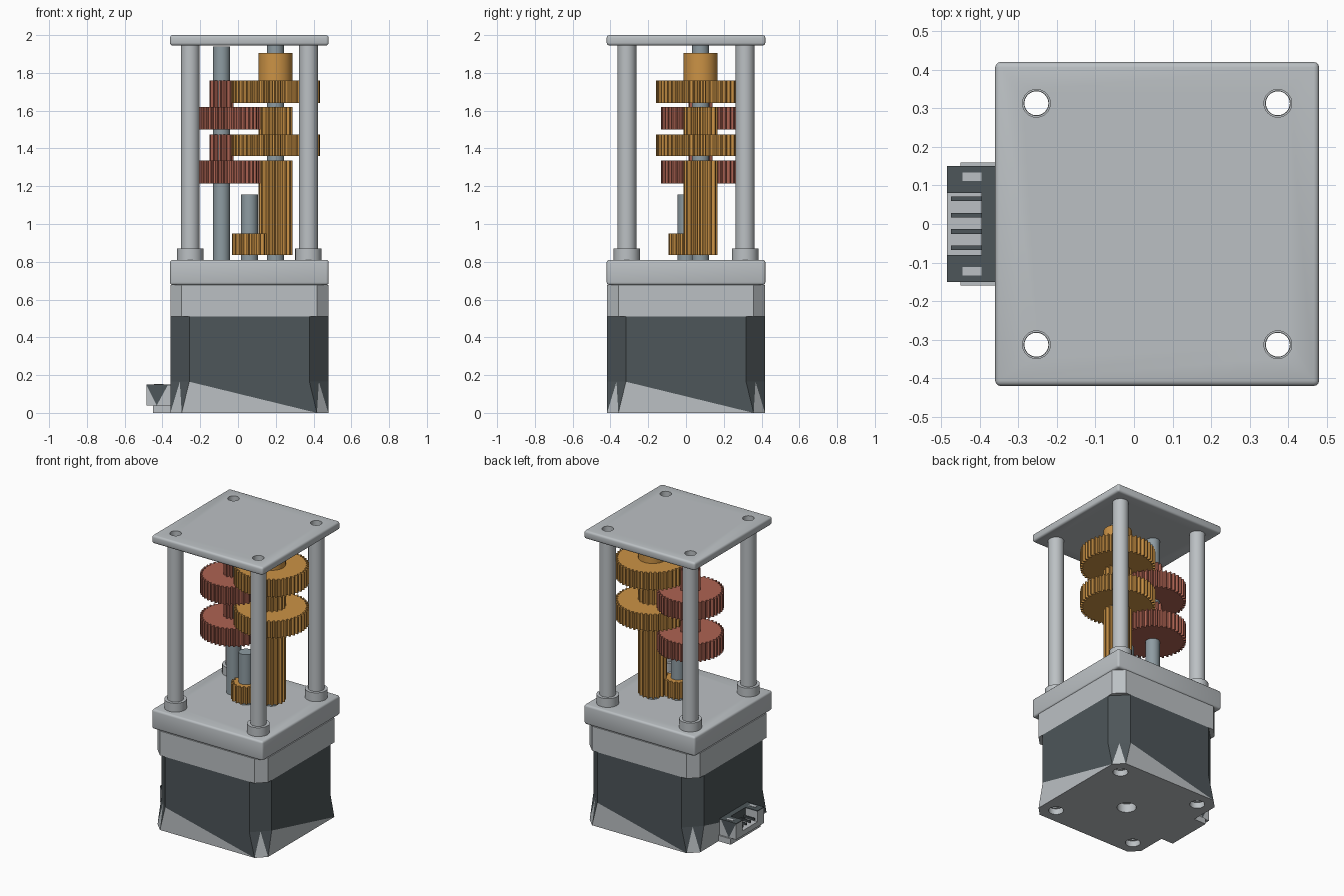
import bpy, bmesh, math
from mathutils import Vector

if "Cube" in bpy.data.objects:
    bpy.data.objects.remove(bpy.data.objects["Cube"], do_unlink=True)


def material(name, rgb):
    m = bpy.data.materials.new(name)
    m.use_nodes = True
    m.diffuse_color = (*rgb, 1)
    m.node_tree.nodes["Principled BSDF"].inputs["Base Color"].default_value = (*rgb, 1)
    return m


LIGHT = material("light grey metal", (0.50, 0.53, 0.55))
DARK = material("dark grey metal", (0.075, 0.092, 0.10))
STEEL = material("steel shaft", (0.27, 0.33, 0.36))
BRASS = material("golden gear", (0.60, 0.29, 0.06))
RED = material("red gear", (0.42, 0.125, 0.085))

CX = 0.06      # motor axis
HALF = 0.42    # half width of the square plates
HOLE = 0.313   # screw offset from the axis
CORNERS = [(CX + sx * HOLE, sy * HOLE) for sx in (-1, 1) for sy in (-1, 1)]


def finish(name, bm, mats, smooth=False):
    bmesh.ops.recalc_face_normals(bm, faces=bm.faces)
    mesh = bpy.data.meshes.new(name)
    bm.to_mesh(mesh)
    bm.free()
    for m in mats:
        mesh.materials.append(m)
    ob = bpy.data.objects.new(name, mesh)
    bpy.context.collection.objects.link(ob)
    if smooth:
        select(ob)
        bpy.ops.object.shade_smooth_by_angle(angle=math.radians(35))
    return ob


def select(ob):
    bpy.ops.object.select_all(action='DESELECT')
    ob.select_set(True)
    bpy.context.view_layer.objects.active = ob


def prism(name, points, z0, z1, mat, smooth=False):
    """Extrude a closed outline from z0 to z1."""
    bm = bmesh.new()
    base = bm.faces.new([bm.verts.new((x, y, z0)) for x, y in points])
    top = bmesh.ops.extrude_face_region(bm, geom=[base])["geom"]
    for v in top:
        if isinstance(v, bmesh.types.BMVert):
            v.co.z = z1
    return finish(name, bm, [mat] if mat else [], smooth)


def circle(cx, cy, r, n=32):
    return [(cx + r * math.cos(math.tau * i / n), cy + r * math.sin(math.tau * i / n)) for i in range(n)]


def cylinder(name, cx, cy, r, z0, z1, mat):
    return prism(name, circle(cx, cy, r), z0, z1, mat, True)


def box(name, x0, x1, y0, y1, z0, z1, mat):
    return prism(name, [(x0, y0), (x1, y0), (x1, y1), (x0, y1)], z0, z1, mat)


def gear(name, cx, cy, r, teeth, z0, z1, mat):
    depth, pts = 0.018, []
    for i in range(teeth):
        for step, rad in ((0, r - depth), (0.36, r - depth), (0.54, r), (0.82, r)):
            a = math.tau * (i + step) / teeth
            pts.append((cx + rad * math.cos(a), cy + rad * math.sin(a)))
    return prism(name, pts, z0, z1, mat)


def tube(name, cx, cy, r_out, r_in, z0, z1, mat, n=32):
    bm = bmesh.new()
    rings = [[bm.verts.new((x, y, z)) for x, y in circle(cx, cy, r, n)]
             for r, z in ((r_out, z0), (r_out, z1), (r_in, z1), (r_in, z0))]
    for k in range(4):
        a, b = rings[k], rings[(k + 1) % 4]
        for i in range(n):
            j = (i + 1) % n
            bm.faces.new((a[i], a[j], b[j], b[i]))
    return finish(name, bm, [mat], True)


def drill(ob, cx, cy, r, z0, z1):
    """Cut a round hole and discard the cutter."""
    cutter = cylinder("hole_cutter", cx, cy, r, z0, z1, None)
    cutter.hide_render = True
    mod = ob.modifiers.new("hole", 'BOOLEAN')
    mod.operation, mod.solver, mod.object = 'DIFFERENCE', 'EXACT', cutter
    select(ob)
    bpy.ops.object.modifier_apply(modifier=mod.name)
    bpy.data.objects.remove(cutter, do_unlink=True)


def square_plate(name, z0, z1, hole_r):
    ob = box(name, CX - HALF, CX + HALF, -HALF, HALF, z0, z1, LIGHT)
    mod = ob.modifiers.new("soft_edges", 'BEVEL')
    mod.width, mod.segments = 0.014, 3
    select(ob)
    bpy.ops.object.modifier_apply(modifier=mod.name)
    for x, y in CORNERS:
        drill(ob, x, y, hole_r, z0 - 0.1, z1 + 0.1)
    select(ob)
    bpy.ops.object.shade_smooth_by_angle(angle=math.radians(35))
    return ob


def turned(x, y, k):
    """Rotate a point by k quarter turns about the motor axis."""
    for _ in range(k):
        x, y = -y, x
    return x + CX, y


# Plates, tubes and collars
square_plate("top_plate", 1.945, 2.0, 0.036)
square_plate("gearbox_base", 0.677, 0.81, 0.032)
for i, (x, y) in enumerate(CORNERS):
    tube(f"post_{i}", x, y, 0.05, 0.036, 0.81, 1.945, LIGHT)
    tube(f"post_collar_{i}", x, y, 0.07, 0.05, 0.81, 0.87, LIGHT)

# Motor front cap with chamfered corners
h, small, wide = 0.418, 0.06, 0.10
outline = [turned(x, -h, k) for k in range(4) for x in (-h + small, h - small)]
front_cap = prism("motor_front_cap", outline, 0.51, 0.677, LIGHT)

# Motor body: dark shell above, alternating light and dark facets at the foot
bm = bmesh.new()


def ring(z, chamfer, middle):
    pts = []
    for k in range(4):
        row = [(-h + chamfer, -h), (h - chamfer, -h)]
        if middle:
            row.append((h - chamfer / 2, -h + chamfer / 2))
        pts += [bm.verts.new((*turned(x, y, k), z)) for x, y in row]
    return pts


foot, waist, upper = ring(0, small, False), ring(0.165, wide, True), ring(0.51, wide, True)


def face(verts, index):
    bm.faces.new(verts).material_index = index


for k in range(4):
    fl, fr, fnext = foot[2 * k], foot[2 * k + 1], foot[(2 * k + 2) % 8]
    left, right, mid, nxt = [waist[(3 * k + s) % 12] for s in range(4)]
    face((left, fl, fr), 0)
    face((left, fr, right), 1)
    face((right, fr, mid), 1)
    face((mid, fr, fnext), 0)
    face((mid, fnext, nxt), 1)
for i in range(12):
    j = (i + 1) % 12
    face((waist[i], waist[j], upper[j], upper[i]), 1)
face(foot, 0)
face(upper, 0)
body = finish("motor_body", bm, [LIGHT, DARK])
for x, y in CORNERS:
    drill(front_cap, x, y, 0.031, 0.4, 0.8)
    drill(body, x, y, 0.031, -0.1, 0.6)
    drill(body, x, y, 0.047, -0.1, 0.04)
drill(body, CX, 0, 0.06, -0.1, 0.06)

# Cable connector on the right side of the motor
X0, XI, X1 = -0.485, -0.395, -0.355
box("connector_base", -0.45, X1, -0.16, 0.16, 0, 0.04, LIGHT)
box("connector_floor", X0, X1, -0.08, 0.08, 0.04, 0.075, LIGHT)
box("connector_back", XI, X1, -0.08, 0.08, 0.075, 0.15, DARK)
for side, s in (("left", 1), ("right", -1)):
    y0, y1 = sorted((s * 0.08, s * 0.15))
    box(f"connector_arm_{side}", X0, X1, y0, y1, 0.04, 0.144, LIGHT)
    box(f"connector_arm_top_{side}", X0, X1, y0, y1, 0.144, 0.15, DARK)
    y0, y1 = sorted((s * 0.112, s * 0.133))
    box(f"connector_slot_{side}", -0.445, XI, y0, y1, 0.149, 0.152, LIGHT)
    bm = bmesh.new()
    bm.faces.new([bm.verts.new(Vector((x, s * 0.152, z))) for x, z in ((X0, 0.15), (-0.37, 0.15), (-0.43, 0.04))])
    finish(f"connector_facet_{side}", bm, [DARK])
for i in range(4):
    y = -0.062 + i * 0.0425
    box(f"connector_pin_{i}", -0.475, XI, y - 0.006, y + 0.006, 0.09, 0.102, DARK)

# Shafts
GX, RX, GY = 0.198, -0.087, 0.077
cylinder("motor_shaft", CX, 0, 0.045, 0.80, 1.155, STEEL)
cylinder("output_shaft", GX, GY, 0.045, 0.80, 1.945, STEEL)
cylinder("idler_shaft", RX, GY, 0.045, 0.80, 1.94, STEEL)

# Golden gear train
gear("motor_pinion", CX, 0, 0.092, 16, 0.835, 0.95, BRASS)
gear("long_pinion", GX, GY, 0.09, 16, 0.835, 1.335, BRASS)
gear("middle_pinion", GX, GY, 0.09, 16, 1.475, 1.62, BRASS)
gear("lower_large_gear", GX, GY, 0.235, 48, 1.36, 1.475, BRASS)
gear("upper_large_gear", GX, GY, 0.235, 48, 1.64, 1.76, BRASS)
cylinder("output_hub", GX, GY, 0.09, 1.76, 1.905, BRASS)

# Red gear train
for level, z in (("lower", 1.215), ("upper", 1.50)):
    gear(f"{level}_red_gear", RX, GY, 0.21, 42, z, z + 0.12, RED)
    gear(f"{level}_red_pinion", RX, GY, 0.063, 12, z + 0.12, z + 0.26, RED)
